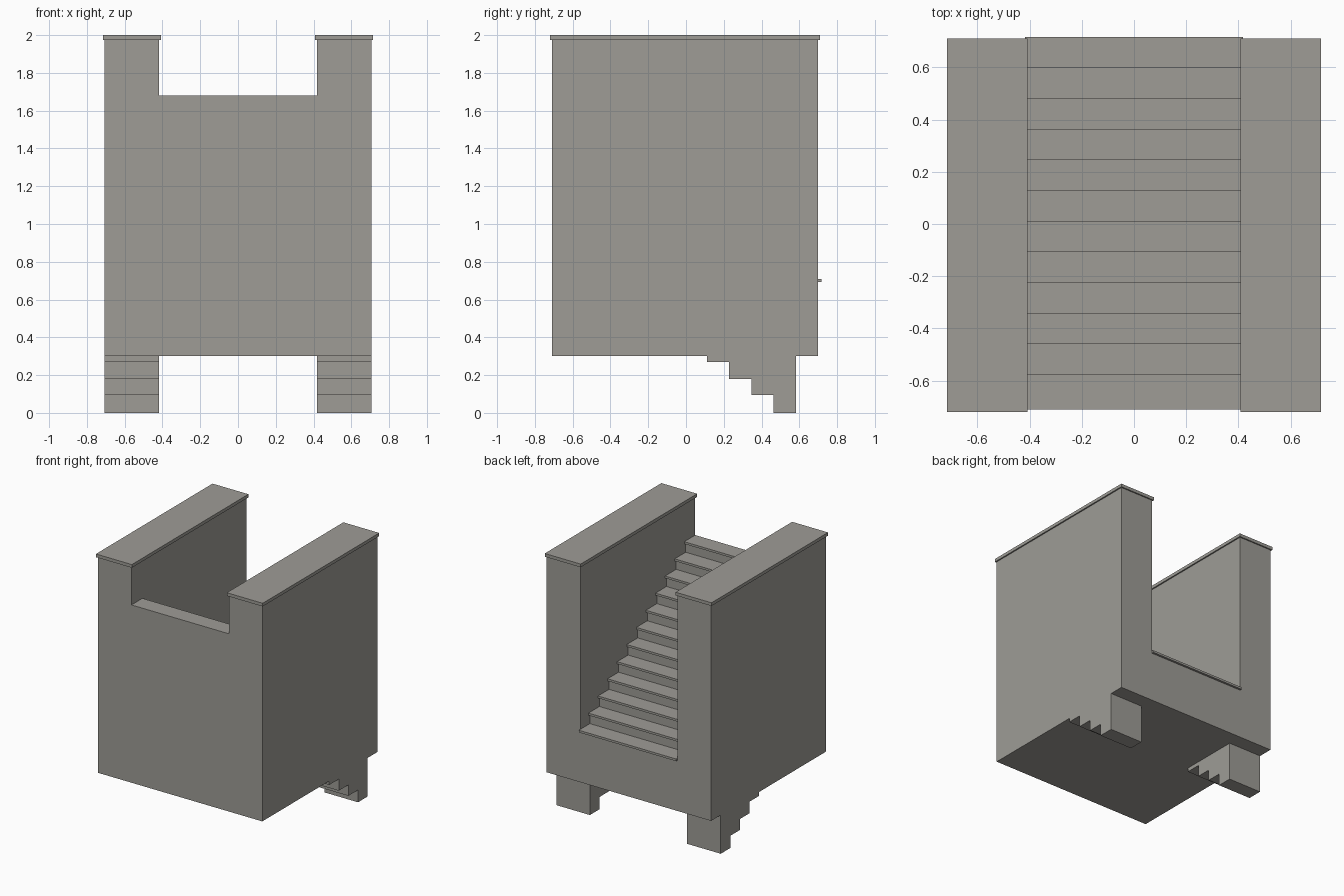
import bpy
import bmesh

if "Cube" in bpy.data.objects:
    bpy.data.objects.remove(bpy.data.objects["Cube"], do_unlink=True)

stone = bpy.data.materials.new("warm grey stone")
stone.use_nodes = True
colour = (0.342, 0.332, 0.305, 1)
stone.diffuse_color = colour
stone.node_tree.nodes["Principled BSDF"].inputs["Base Color"].default_value = colour


def prism(name, outline, x0, x1):
    """Extrude a (y, z) side outline from x0 to x1."""
    bm = bmesh.new()
    face = bm.faces.new([bm.verts.new((x0, y, z)) for y, z in outline])
    out = bmesh.ops.extrude_face_region(bm, geom=[face])["geom"]
    verts = [v for v in out if isinstance(v, bmesh.types.BMVert)]
    bmesh.ops.translate(bm, verts=verts, vec=(x1 - x0, 0, 0))
    bmesh.ops.recalc_face_normals(bm, faces=bm.faces)
    mesh = bpy.data.meshes.new(name)
    bm.to_mesh(mesh)
    bm.free()
    mesh.materials.append(stone)
    obj = bpy.data.objects.new(name, mesh)
    bpy.context.collection.objects.link(obj)
    return obj


def box(name, x0, x1, y0, y1, z0, z1):
    return prism(name, [(y0, z0), (y1, z0), (y1, z1), (y0, z1)], x0, x1)


FRONT, BACK = -0.71, 0.70
BASE, TOP = 0.30, 1.975
INNER, OUTER = 0.418, 0.706
STEPS = 12
RUN = (BACK - FRONT) / STEPS
LOW, HIGH = 0.71, 1.68
RISE = (HIGH - LOW) / (STEPS - 1)
TREAD, NOSE = 0.017, 0.017

# Side walls, each with a stepped foot below
foot = [(0.11, BASE)]
for i, z in enumerate((0.27, 0.18, 0.095, 0)):
    y = 0.11 + 0.118 * i
    foot += [(y, z), (y + 0.118, z)]
foot += [(0.583, BASE)]
wall = [(FRONT, TOP), (FRONT, BASE)] + foot + [(BACK, BASE), (BACK, TOP)]

for side, s in (("left", 1), ("right", -1)):
    prism(side + "_wall", wall, s * INNER, s * OUTER)
    box(side + "_wall_cap", s * 0.408, s * 0.716, FRONT - 0.01, BACK + 0.01, TOP, 2)

# Solid stair core between the walls
core = [(FRONT, BASE), (BACK, BASE)]
for i in range(STEPS):
    y, z = BACK - i * RUN, LOW + i * RISE - TREAD
    core += [(y, z), (y - RUN, z)]
prism("stair_core", core, -INNER, INNER)

# Treads with overhanging noses
for i in range(STEPS):
    y, z = BACK - i * RUN, LOW + i * RISE
    box(f"tread_{i + 1}", -INNER, INNER, y - RUN, y + NOSE, z - TREAD, z)
